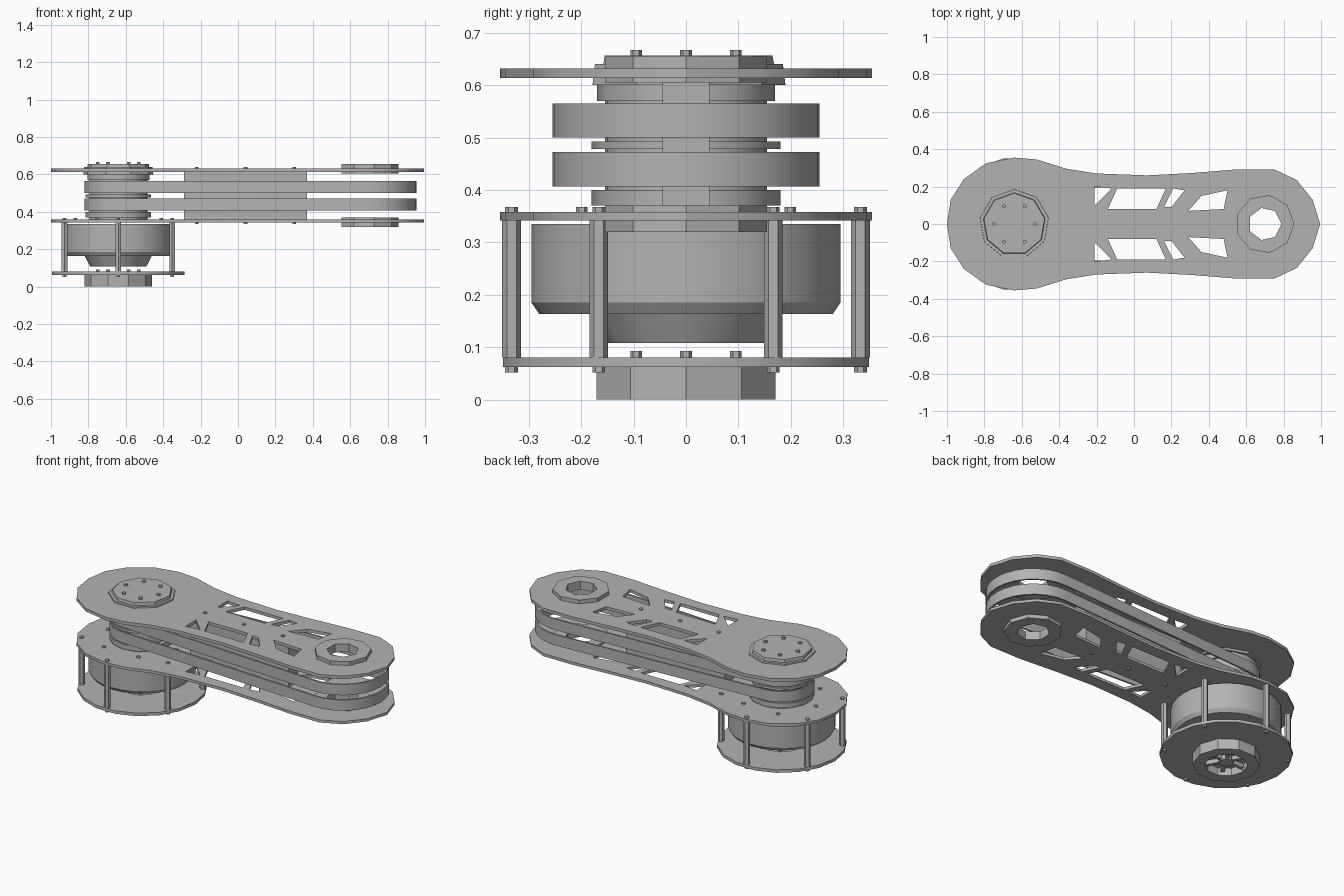
import bpy, bmesh, math
from mathutils import Matrix

cube = bpy.data.objects.get("Cube")
if cube:
    bpy.data.objects.remove(cube)

grey = bpy.data.materials.new("machined grey")
grey.use_nodes = True
COLOUR = (0.45, 0.45, 0.45, 1)
grey.diffuse_color = COLOUR
grey.node_tree.nodes["Principled BSDF"].inputs["Base Color"].default_value = COLOUR

MOTOR, ELBOW = -0.64, 0.70
parts = []


def add(name, mesh):
    ob = bpy.data.objects.new(name, mesh)
    bpy.context.collection.objects.link(ob)
    mesh.materials.clear()
    mesh.materials.append(grey)
    parts.append(ob)
    return ob


def slab(name, loops, z0, z1):
    """Flat part: first loop is the outline, the others are holes."""
    cu = bpy.data.curves.new(name, "CURVE")
    cu.dimensions = "2D"
    cu.fill_mode = "BOTH"
    cu.extrude = (z1 - z0) / 2
    for loop in loops:
        sp = cu.splines.new("POLY")
        sp.points.add(len(loop) - 1)
        for p, (x, y) in zip(sp.points, loop):
            p.co = (x, y, 0, 1)
        sp.use_cyclic_u = True
    tmp = bpy.data.objects.new(name + " curve", cu)
    mesh = bpy.data.meshes.new_from_object(tmp)
    bpy.data.objects.remove(tmp)
    bm = bmesh.new()
    bm.from_mesh(mesh)
    bmesh.ops.remove_doubles(bm, verts=bm.verts, dist=1e-5)
    bmesh.ops.recalc_face_normals(bm, faces=bm.faces)
    bmesh.ops.translate(bm, verts=bm.verts, vec=(0, 0, (z0 + z1) / 2))
    bm.to_mesh(mesh)
    bm.free()
    return add(name, mesh)


def circle(cx, r, n, cy=0, turn=0.0):
    return [(cx + r * math.cos(turn + math.tau * i / n),
             cy + r * math.sin(turn + math.tau * i / n)) for i in range(n)]


def drum(name, cx, cy, r0, r1, z0, z1, n=24):
    bm = bmesh.new()
    bmesh.ops.create_cone(bm, cap_ends=True, segments=n, radius1=r0, radius2=r1,
                          depth=z1 - z0,
                          matrix=Matrix.Translation((cx, cy, (z0 + z1) / 2)))
    mesh = bpy.data.meshes.new(name)
    bm.to_mesh(mesh)
    bm.free()
    return add(name, mesh)


def belt_loop(r0, r1, n=14):
    """Outline of a belt stretched round the two axes."""
    lean = math.asin((r1 - r0) / (ELBOW - MOTOR))
    a = math.pi / 2 + lean
    pts = []
    for i in range(n + 1):
        t = -a + 2 * a * i / n
        pts.append((ELBOW + r1 * math.cos(t), r1 * math.sin(t)))
    for i in range(n + 1):
        t = a + (math.tau - 2 * a) * i / n
        pts.append((MOTOR + r0 * math.cos(t), r0 * math.sin(t)))
    return pts


# Arm plates with truss windows
half = [(-0.98, 0.13), (-0.91, 0.24), (-0.79, 0.325), (-0.64, 0.355), (-0.52, 0.345),
        (-0.36, 0.295), (-0.2, 0.27), (0.07, 0.26), (0.3, 0.272), (0.55, 0.292),
        (0.75, 0.292), (0.87, 0.235), (0.955, 0.13)]
outline = [(-1, 0)] + half + [(0.995, 0)] + [(x, -y) for x, y in reversed(half)]
windows = [
    [(-0.21, 0.1), (-0.21, 0.2), (-0.12, 0.19)],
    [(-0.14, 0.08), (-0.09, 0.19), (0.17, 0.19), (0.12, 0.08)],
    [(0.16, 0.09), (0.21, 0.19), (0.27, 0.18), (0.2, 0.09)],
    [(0.29, 0.07), (0.36, 0.15), (0.5, 0.18), (0.48, 0.08)],
]
windows += [[(x, -y) for x, y in w] for w in windows]
bore = circle(ELBOW, 0.09, 7)
for name, z0, z1 in (("lower_arm_plate", 0.342, 0.358), ("upper_arm_plate", 0.614, 0.632)):
    slab(name, [outline, bore] + windows, z0, z1)

# Elbow bearing rings
for name, z0, z1 in (("lower_elbow_ring", 0.32, 0.37), ("upper_elbow_ring", 0.605, 0.655)):
    slab(name, [circle(ELBOW, 0.157, 9), circle(ELBOW, 0.088, 7)], z0, z1)

# Central spacer between the plates
slab("central_spacer", [[(-0.29, -0.045), (0.37, -0.045), (0.37, 0.045), (-0.29, 0.045)]],
     0.358, 0.614)

# Twin drive belts
for name, z0, z1 in (("lower_belt", 0.407, 0.472), ("upper_belt", 0.5, 0.565)):
    slab(name, [belt_loop(0.18, 0.255), belt_loop(0.17, 0.245)], z0, z1)

# Pulley stack on the motor axis
drum("pulley_core", MOTOR, 0, 0.155, 0.155, 0.358, 0.614)
for z0, z1, r in ((0.37, 0.4, 0.18), (0.478, 0.492, 0.18), (0.57, 0.605, 0.17)):
    drum("pulley_flange", MOTOR, 0, r, r, z0, z1, 14)
drum("top_bearing_base", MOTOR, 0, 0.19, 0.185, 0.6, 0.64, 9)
drum("top_bearing_cap", MOTOR, 0, 0.168, 0.165, 0.64, 0.657, 9)

# Motor hanging below the arm
drum("motor_body", MOTOR, 0, 0.295, 0.295, 0.185, 0.335, 28)
drum("motor_lower_rim", MOTOR, 0, 0.28, 0.295, 0.163, 0.185, 28)
drum("motor_hub", MOTOR, 0, 0.15, 0.18, 0.108, 0.165, 12)

# Cage plate and its six posts
slab("cage_plate", [circle(MOTOR, 0.355, 18), circle(MOTOR, 0.12, 12)], 0.062, 0.08)
for i in range(6):
    a = math.pi / 6 + i * math.pi / 3
    x, y = MOTOR + 0.333 * math.cos(a), 0.333 * math.sin(a)
    drum("cage_post", x, y, 0.018, 0.018, 0.08, 0.342, 6)
    drum("post_screw", x, y, 0.012, 0.012, 0.052, 0.062, 6)
    drum("post_screw", x, y, 0.012, 0.012, 0.358, 0.367, 6)

# Bottom bearing cap with spoked recess
slab("bottom_cap", [circle(MOTOR, 0.18, 10), circle(MOTOR, 0.115, 10)], 0, 0.062)
drum("cap_floor", MOTOR, 0, 0.12, 0.12, 0.045, 0.06, 10)
drum("cap_hub", MOTOR, 0, 0.04, 0.04, 0.015, 0.05, 8)
for i in range(6):
    a = i * math.pi / 3
    c, s = math.cos(a), math.sin(a)
    bar = [(0.03, -0.01), (0.12, -0.01), (0.12, 0.01), (0.03, 0.01)]
    slab("cap_spoke", [[(MOTOR + u * c - v * s, u * s + v * c) for u, v in bar]], 0.02, 0.05)

# Screws round the caps
for i in range(6):
    a = i * math.pi / 3
    for r, z0, z1 in ((0.11, 0.657, 0.667), (0.11, 0.08, 0.093), (0.23, 0.358, 0.367)):
        drum("cap_screw", MOTOR + r * math.cos(a), r * math.sin(a), 0.011, 0.011, z0, z1, 6)

# Screws holding the spacer
for x in (-0.22, 0.04, 0.3):
    drum("spacer_screw", x, 0, 0.011, 0.011, 0.632, 0.639, 6)
    drum("spacer_screw", x, 0, 0.011, 0.011, 0.334, 0.342, 6)

bpy.ops.object.select_all(action="DESELECT")
for ob in parts:
    ob.select_set(True)
bpy.context.view_layer.objects.active = parts[0]
bpy.ops.object.shade_smooth_by_angle(angle=math.radians(28))
